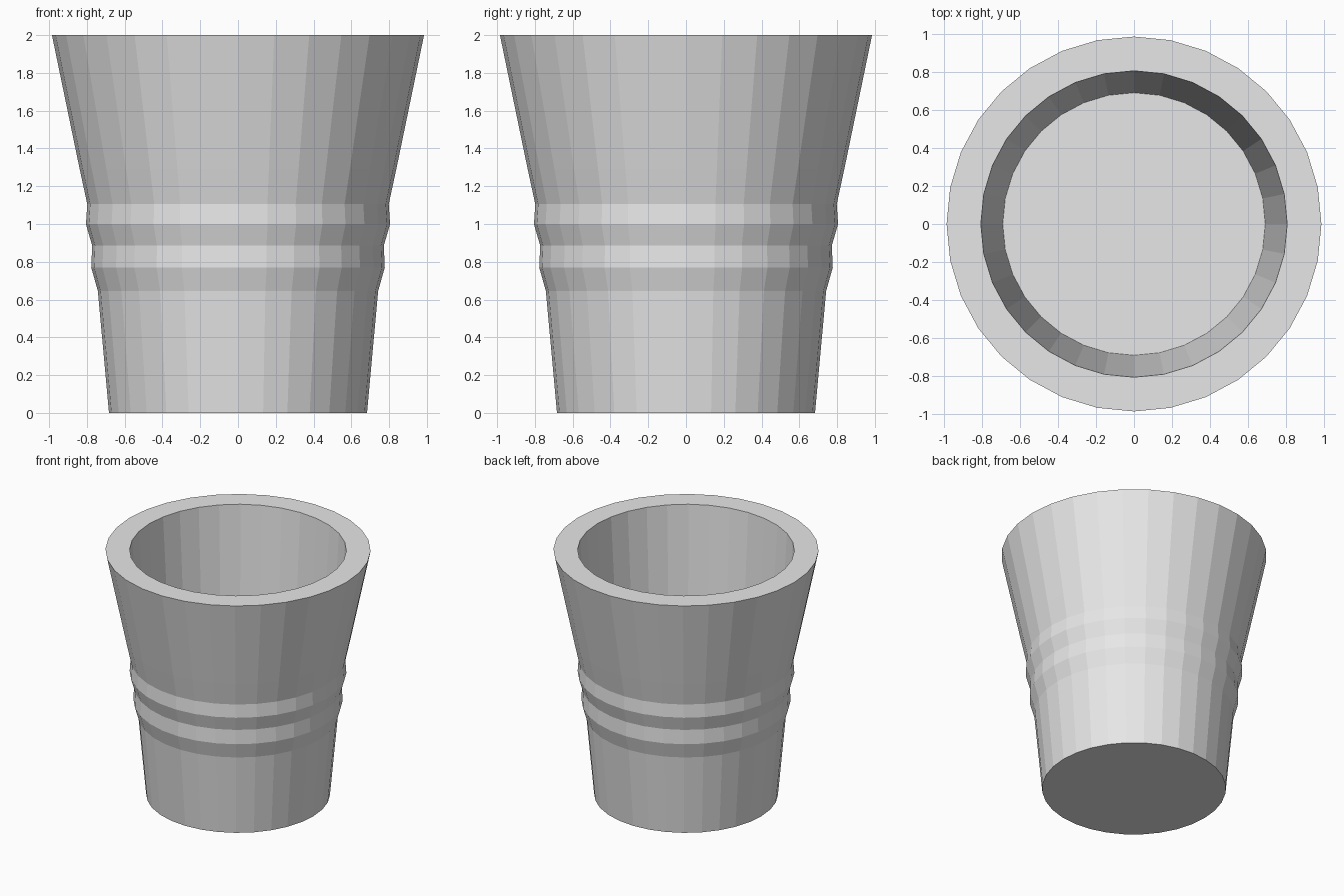
import bpy, bmesh
from math import cos, sin, tau

SIDES = 32

cube = bpy.data.objects.get("Cube")
if cube:
    bpy.data.objects.remove(cube, do_unlink=True)

# Plain grey used for the whole cup
grey = bpy.data.materials.new("light_grey")
grey.use_nodes = True
colour = (0.8, 0.8, 0.8, 1)
grey.diffuse_color = colour
grey.node_tree.nodes["Principled BSDF"].inputs["Base Color"].default_value = colour

# Wall profile as (radius, height): base, ridged waist, flared rim, inner wall, floor
profile = [
    (0.683, 0), (0.742, 0.645), (0.777, 0.77), (0.772, 0.885),
    (0.805, 1.0), (0.798, 1.105), (0.838, 1.29), (0.985, 2),
    (0.805, 2), (0.69, 0.2),
]


def lathe(name, points, material):
    """Turn a profile into a faceted solid, capped at both ends."""
    bm = bmesh.new()
    rings = [[bm.verts.new((r * cos(tau * i / SIDES), r * sin(tau * i / SIDES), z))
              for i in range(SIDES)] for r, z in points]
    for low, high in zip(rings, rings[1:]):
        for i in range(SIDES):
            j = (i + 1) % SIDES
            bm.faces.new((low[i], low[j], high[j], high[i]))
    bm.faces.new(rings[0][::-1])
    bm.faces.new(rings[-1])
    bmesh.ops.recalc_face_normals(bm, faces=bm.faces)
    mesh = bpy.data.meshes.new(name)
    bm.to_mesh(mesh)
    bm.free()
    mesh.materials.append(material)
    obj = bpy.data.objects.new(name, mesh)
    bpy.context.collection.objects.link(obj)
    return obj


# Cup with hollow interior
lathe("cup", profile, grey)
